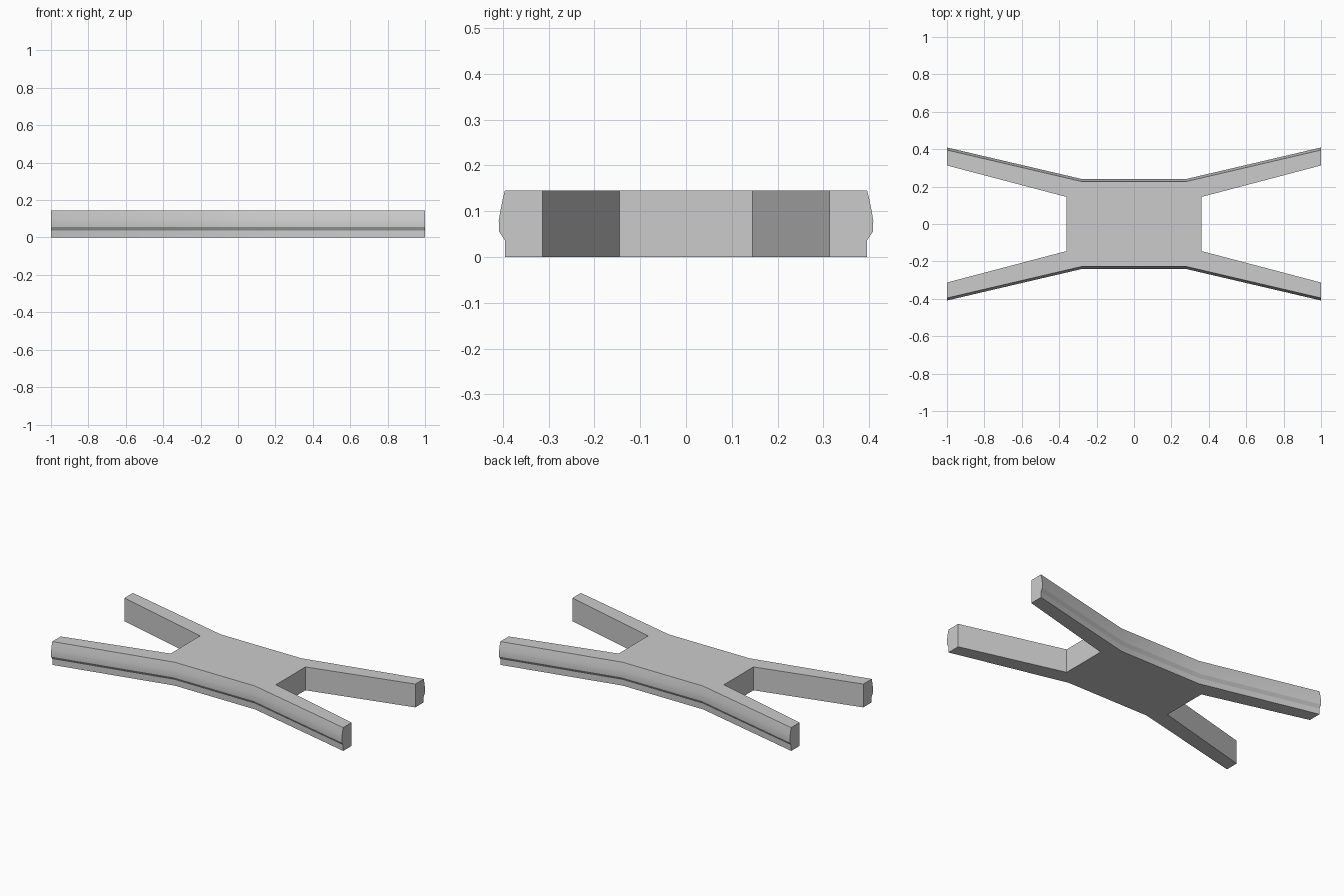
import bpy, bmesh, math

if "Cube" in bpy.data.objects:
    bpy.data.objects.remove(bpy.data.objects["Cube"])

# Plain grey material
grey = bpy.data.materials.new("light_grey")
grey.diffuse_color = (0.6, 0.6, 0.6, 1)
grey.use_nodes = True
grey.node_tree.nodes["Principled BSDF"].inputs["Base Color"].default_value = grey.diffuse_color

# Side-wall section: (height, outward bulge) from bottom to top
SECTION = [(0, 0), (0.036, 0), (0.056, 0.013), (0.079, 0.0135),
           (0.1, 0.010), (0.123, 0.0055), (0.145, 0)]


def outline(bulge):
    """X-shaped plan, counter-clockwise, with the long sides pushed out by bulge."""
    end, waist = 0.3955 + bulge, 0.2265 + bulge
    right = [(0.277, -waist), (1, -end), (1, -0.313), (0.362, -0.145),
             (0.362, 0.145), (1, 0.313), (1, end), (0.277, waist)]
    return right + [(-x, -y) for x, y in right]


# X-shaped frame lofted through the section, capped top and bottom
bm = bmesh.new()
rings = [[bm.verts.new((x, y, z)) for x, y in outline(b)] for z, b in SECTION]
n = len(rings[0])
OUTER = {0, 6, 7, 8, 14, 15}  # edges on the bulged long sides
for low, high in zip(rings, rings[1:]):
    for i in range(n):
        if i in OUTER:
            j = (i + 1) % n
            bm.faces.new((low[i], low[j], high[j], high[i]))
# Flat arm ends and inner notch walls, one face each
for i in set(range(n)) - OUTER:
    j = (i + 1) % n
    bm.faces.new([r[i] for r in rings] + [r[j] for r in reversed(rings)]
                 if i in (1, 5, 9, 13) else
                 (rings[0][i], rings[0][j], rings[-1][j], rings[-1][i]))
# Intermediate rings coincide on the notch corners, so drop the unused points
bmesh.ops.delete(bm, geom=[v for v in bm.verts if not v.link_faces], context='VERTS')
# Top and bottom caps
bm.faces.new(rings[-1])
bm.faces.new(rings[0][::-1])
# Arm end faces include the straight inner edge; join the notch walls to it
bmesh.ops.recalc_face_normals(bm, faces=bm.faces)

mesh = bpy.data.meshes.new("cross_frame")
bm.to_mesh(mesh)
bm.free()
mesh.materials.append(grey)
frame = bpy.data.objects.new("cross_frame", mesh)
bpy.context.collection.objects.link(frame)
bpy.context.view_layer.objects.active = frame
frame.select_set(True)
bpy.ops.object.shade_smooth_by_angle(angle=math.radians(20))
